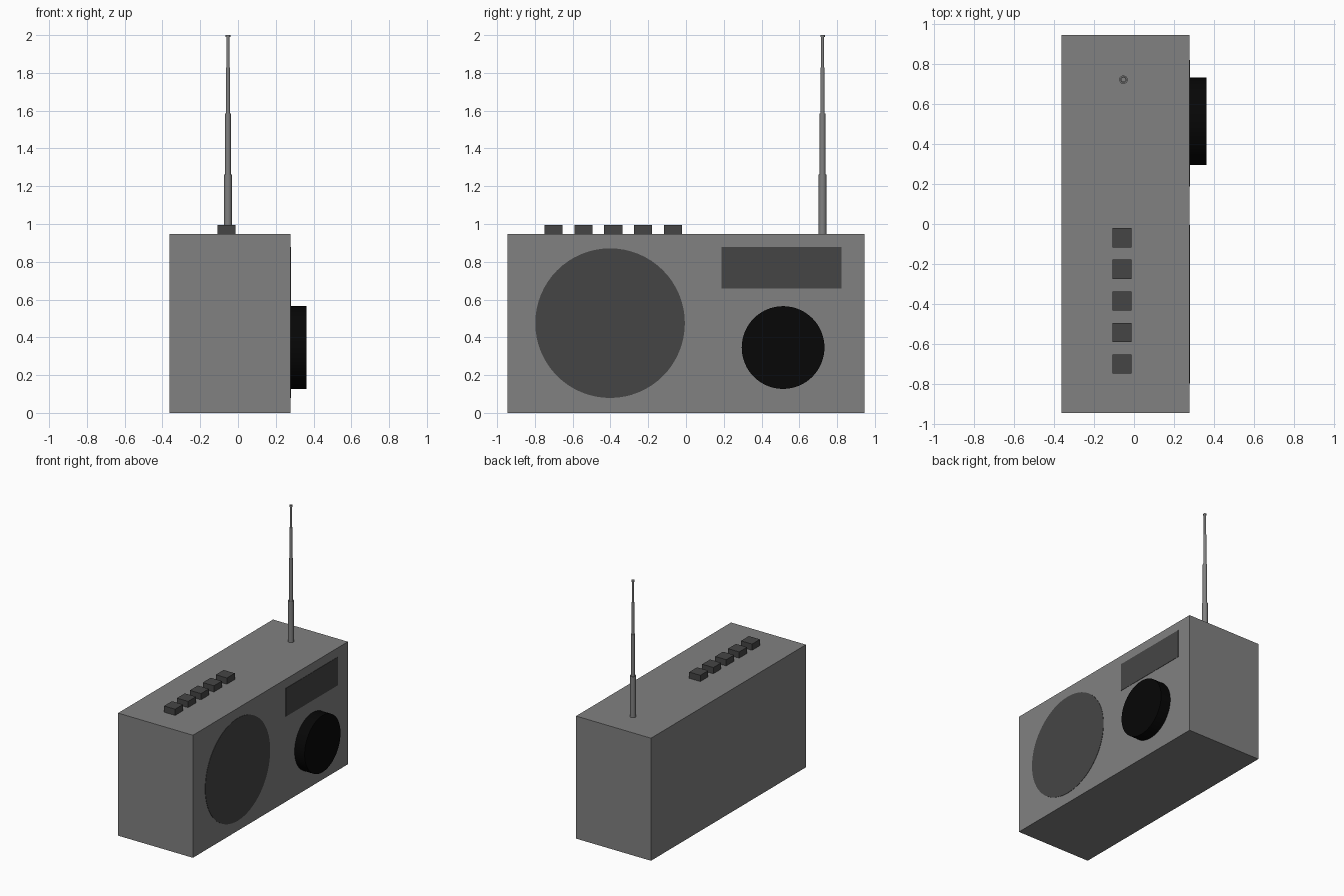
import bpy, math

if "Cube" in bpy.data.objects:
    bpy.data.objects.remove(bpy.data.objects["Cube"])

def material(name, v):
    m = bpy.data.materials.new(name)
    m.diffuse_color = (v, v, v, 1)
    m.use_nodes = True
    m.node_tree.nodes["Principled BSDF"].inputs["Base Color"].default_value = m.diffuse_color
    return m

grey = material("grey", 0.22)
dark = material("dark_grey", 0.06)
black = material("black", 0.002)

def box(name, x, y, z, mat):
    """Box from (min, max) ranges on each axis."""
    c = [(a + b) / 2 for a, b in (x, y, z)]
    bpy.ops.mesh.primitive_cube_add(size=1, location=c)
    return finish(name, [b - a for a, b in (x, y, z)], mat)

def cylinder(name, r, length, loc, mat, rot=(0, 0, 0), sides=32):
    bpy.ops.mesh.primitive_cylinder_add(vertices=sides, radius=r, depth=length,
                                        location=loc, rotation=rot)
    return finish(name, None, mat)

def finish(name, scale, mat):
    o = bpy.context.object
    o.name = name
    if scale:
        o.scale = scale
        bpy.ops.object.transform_apply(location=False, rotation=False, scale=True)
    else:
        bpy.ops.object.shade_smooth_by_angle()
    o.data.materials.append(mat)
    return o

FRONT, TOP = 0.277, 0.947
SIDEWAYS = (0, math.pi / 2, 0)

# Case
box("case", (-0.363, FRONT), (-0.946, 0.946), (0, TOP), grey)

# Speaker, display and tuning knob on the face
cylinder("speaker", 0.396, 0.02, (FRONT - 0.0075, -0.402, 0.475), dark, SIDEWAYS, 64)
box("display", (FRONT - 0.01, FRONT + 0.0025), (0.187, 0.822), (0.659, 0.877), dark)
cylinder("tuning_knob", 0.219, 0.096, (0.315, 0.514, 0.346), black, SIDEWAYS, 64)

# Row of push buttons
for i in range(5):
    y = -0.701 + i * 0.158
    box(f"button_{i + 1}", (-0.108, -0.013), (y - 0.048, y + 0.048), (TOP - 0.01, 0.995), dark)

# Telescopic antenna with a small tip
levels = [TOP - 0.01, 1.263, 1.585, 1.828, 1.99]
for i, r in enumerate((0.021, 0.0155, 0.0115, 0.0085)):
    a, b = levels[i], levels[i + 1]
    cylinder(f"antenna_section_{i + 1}", r, b - a, (-0.053, 0.723, (a + b) / 2), grey)
cylinder("antenna_tip", 0.012, 0.01, (-0.053, 0.723, 1.995), grey)
